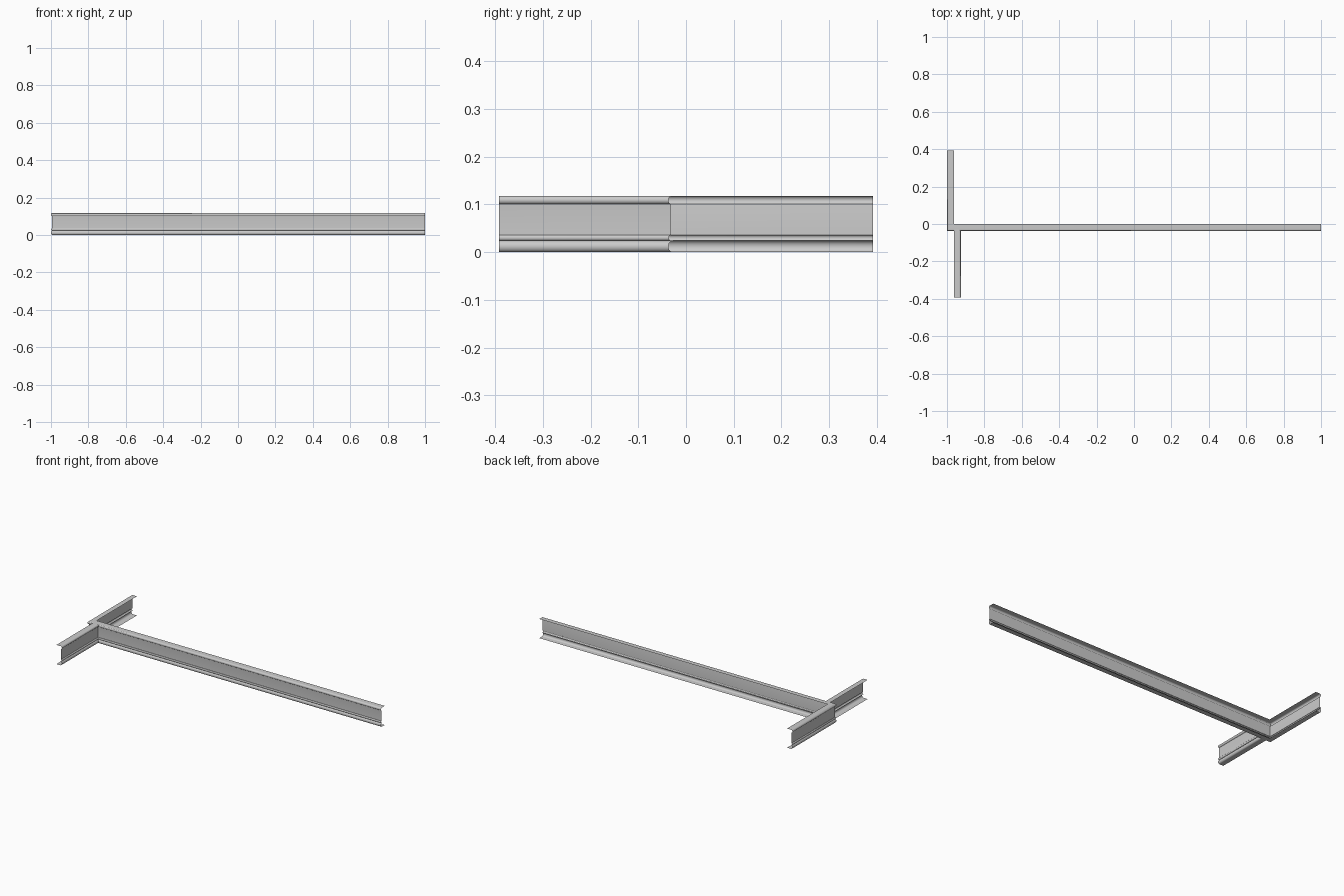
import bpy, math

if "Cube" in bpy.data.objects:
    bpy.data.objects.remove(bpy.data.objects["Cube"])

W = 0.037          # depth of the moulding off the wall
WX = -1 + W        # wall line of the two short runs
H = 0.118


def bead(d, z, rd, rz, a0=90, a1=-90, n=10):
    """Rounded nose of the moulding, from top to bottom."""
    return [(d + rd * math.cos(math.radians(a0 + (a1 - a0) * i / n)),
             z + rz * math.sin(math.radians(a0 + (a1 - a0) * i / n))) for i in range(n + 1)]


# Open moulding profile (depth, height): top shelf, bead, flat web, small bead, base roll
profile = [(0, H)]
profile += bead(0.028, 0.109, 0.009, 0.009, 90, -70)
profile += [(0.031, 0.100), (0.031, 0.036)]
profile += bead(0.031, 0.030, 0.005, 0.006)
profile += bead(0.027, 0.012, 0.010, 0.012)
profile += [(0, 0)]


def run(name, stations):
    """Skin the profile through stations; each maps (depth) to an x, y point."""
    verts = [(*s(d), z) for s in stations for d, z in profile]
    n = len(profile)
    faces = [(k * n + i, k * n + i + 1, (k + 1) * n + i + 1, (k + 1) * n + i)
             for k in range(len(stations) - 1) for i in range(n - 1)]
    me = bpy.data.meshes.new(name)
    me.from_pydata(verts, [], faces)
    ob = bpy.data.objects.new(name, me)
    bpy.context.collection.objects.link(ob)
    bpy.ops.object.select_all(action='DESELECT')
    ob.select_set(True)
    bpy.context.view_layer.objects.active = ob
    bpy.ops.object.shade_smooth_by_angle(angle=math.radians(35))
    return ob


# Rear return and long run, mitred round the outside corner
run("long_moulding_with_return", [
    lambda d: (WX - d, 0.392),
    lambda d: (WX - d, -d),
    lambda d: (1.0, -d),
])

# Front run, mitred into the inside corner
run("front_moulding", [
    lambda d: (WX + d, -d),
    lambda d: (WX + d, -0.392),
])
